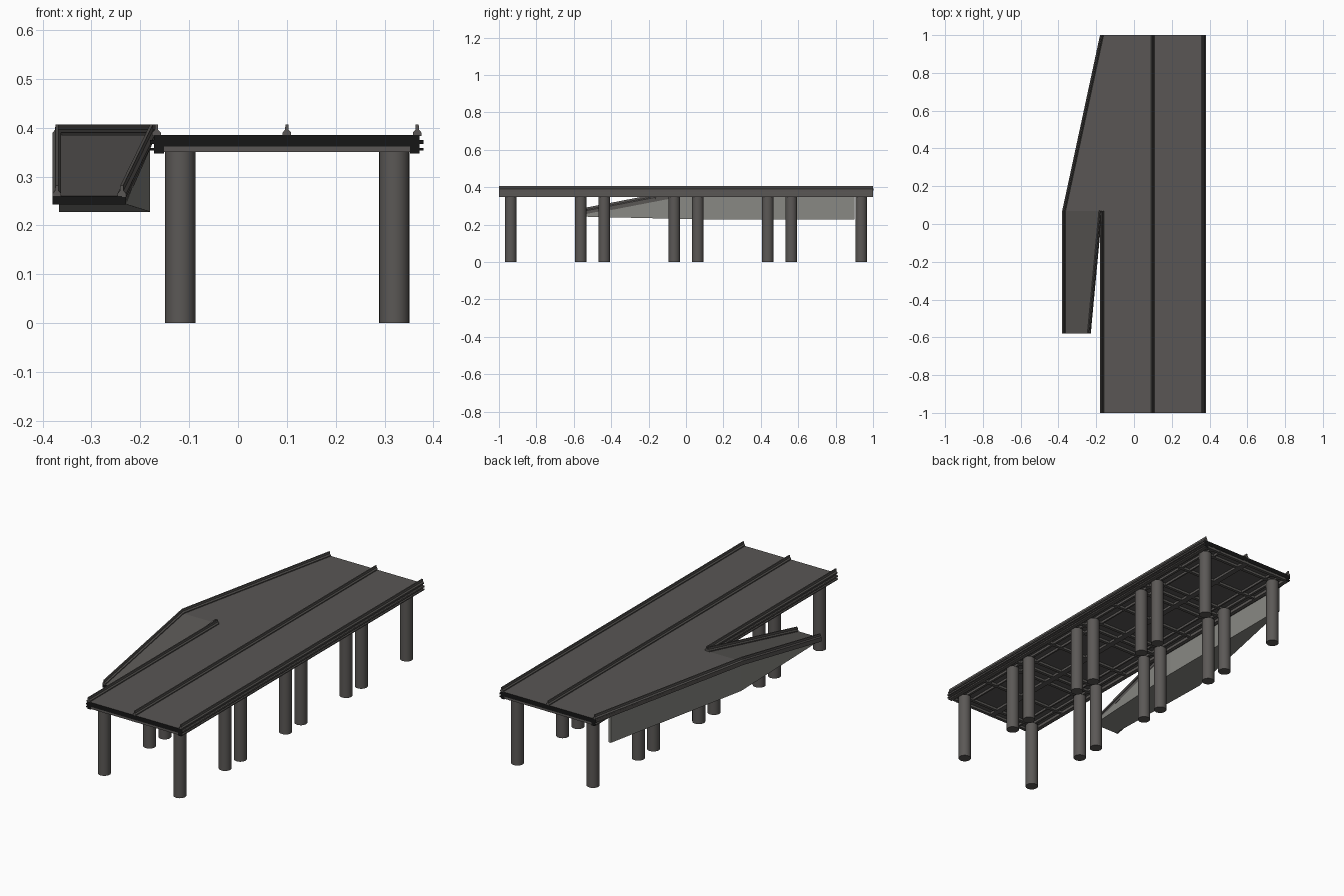
import bpy, bmesh, math
from mathutils import Vector

if "Cube" in bpy.data.objects:
    bpy.data.objects.remove(bpy.data.objects["Cube"])


def mat(name, c):
    m = bpy.data.materials.new(name)
    m.diffuse_color = (*c, 1)
    m.use_nodes = True
    m.node_tree.nodes["Principled BSDF"].inputs["Base Color"].default_value = m.diffuse_color
    return m


ASPHALT = mat("road_grey", (0.10, 0.094, 0.089))
CONCRETE = mat("column_grey", (0.105, 0.098, 0.093))
LIGHT = mat("light_concrete", (0.25, 0.25, 0.23))
BLACK = mat("end_black", (0.008, 0.008, 0.008))


def finish(name, bm, *mats):
    bmesh.ops.recalc_face_normals(bm, faces=bm.faces)
    me = bpy.data.meshes.new(name)
    bm.to_mesh(me)
    bm.free()
    for m in mats:
        me.materials.append(m)
    ob = bpy.data.objects.new(name, me)
    bpy.context.collection.objects.link(ob)
    return ob


def blacken_ends(ob):
    """Second material on the faces that close the deck lengthwise."""
    for p in ob.data.polygons:
        if abs(p.normal.y) > .9:
            p.material_index = 1


def add_box(bm, x0, x1, y0, y1, z0, z1):
    vs = bmesh.ops.create_cube(bm, size=1)["verts"]
    for v in vs:
        v.co = Vector((x0 if v.co.x < 0 else x1, y0 if v.co.y < 0 else y1,
                       z0 if v.co.z < 0 else z1))


def loft(bm, rings):
    """Join closed rings of points into a capped skin."""
    rs = [[bm.verts.new(p) for p in r] for r in rings]
    n = len(rs[0])
    for a, b in zip(rs, rs[1:]):
        for i in range(n):
            j = (i + 1) % n
            bm.faces.new((a[i], a[j], b[j], b[i]))
    bm.faces.new(rs[0])
    bm.faces.new(rs[-1])


def barrier(name, path):
    """Sweep a tapered kerb-and-wall profile along a path."""
    prof = [(-.009, -.002), (-.009, .005), (-.0035, .011), (-.003, .022),
            (.003, .022), (.0035, .011), (.009, .005), (.009, -.002)]
    pts = [Vector(p) for p in path]
    rings = []
    for i, p in enumerate(pts):
        d = pts[min(i + 1, len(pts) - 1)] - pts[max(i - 1, 0)]
        side = Vector((d.y, -d.x, 0)).normalized()
        rings.append([p + side * o + Vector((0, 0, h)) for o, h in prof])
    bm = bmesh.new()
    loft(bm, rings)
    return finish(name, bm, ASPHALT)


TOP, BOT = 0.385, 0.362
LOW = 0.26          # road height at foot of ramp
Y0, YF = 0.07, -0.58

# main deck slab, black on its end faces
bm = bmesh.new()
add_box(bm, -.172, .372, -1, 1, BOT, TOP)
blacken_ends(finish("main_deck", bm, ASPHALT, BLACK))

# moulded ribs along the deck edges
bm = bmesh.new()
for s in (-1, 1):
    for z0, z1, w in ((.347, .362, .272), (.353, .359, .28), (.367, .375, .28)):
        x = .1 + s * w
        add_box(bm, min(x, x - s * .02), max(x, x - s * .02), -1, 1, z0, z1)
blacken_ends(finish("deck_edge_ribs", bm, CONCRETE, BLACK))

# long girders and cross beams below the deck
cols_y = [c + s * .187 for c in (-.75, -.25, .25, .75) for s in (-1, 1)]
bm = bmesh.new()
for x, w in ((-.118, .012), (-.07, .008), (.1, .03), (.27, .008), (.32, .012)):
    add_box(bm, x - w / 2, x + w / 2, -.999, .999, .35, BOT + .002)
for y in cols_y + [-.99, -.75, -.5, -.25, 0, .25, .5, .75, .99]:
    add_box(bm, -.165, .365, y - .008, y + .008, .35, BOT + .002)
finish("deck_beams", bm, ASPHALT)

# support columns
for x, side in ((-.118, "left"), (.32, "right")):
    for i, y in enumerate(cols_y):
        bpy.ops.mesh.primitive_cylinder_add(vertices=24, radius=.031, depth=.352,
                                            location=(x, y, .176))
        ob = bpy.context.object
        ob.name = f"{side}_column_{i + 1}"
        ob.data.materials.append(CONCRETE)
        bpy.ops.object.shade_smooth_by_angle(angle=math.radians(40))

# widening lane at deck level, then the descending exit ramp
stations = [(1, -.18, -.165, TOP), (Y0, -.38, -.165, TOP)]
ramp_st = [(Y0, -.38, -.175, TOP), (YF, -.38, -.23, LOW)]
for name, st in (("exit_lane", stations), ("exit_ramp", ramp_st)):
    bm = bmesh.new()
    loft(bm, [[(a, y, z), (b, y, z), (b, y, z - .017), (a, y, z - .017)]
              for y, a, b, z in st])
    blacken_ends(finish(name, bm, ASPHALT, BLACK))

# closed light box under the lane and ramp
bm = bmesh.new()
loft(bm, [[(a, y, zt), (b, y, zt), (b, y, zb), (a, y, zb)] for y, a, b, zt, zb in
          ((.9, -.195, -.18, TOP - .012, .228), (Y0, -.367, -.18, TOP - .012, .228),
           (YF + .002, -.367, -.228, LOW - .012, .243))])
finish("ramp_side_walls", bm, LIGHT)

# barriers
barrier("right_barrier", [(.367, -1, TOP), (.367, 1, TOP)])
barrier("centre_barrier", [(.1, -1, TOP), (.1, 1, TOP)])
barrier("left_barrier", [(-.167, -1, TOP), (-.167, Y0, TOP)])
barrier("ramp_outer_barrier", [(-.17, 1, TOP), (-.371, Y0, TOP), (-.371, YF, LOW)])
barrier("ramp_inner_barrier", [(-.177, Y0, TOP), (-.238, YF, LOW)])
